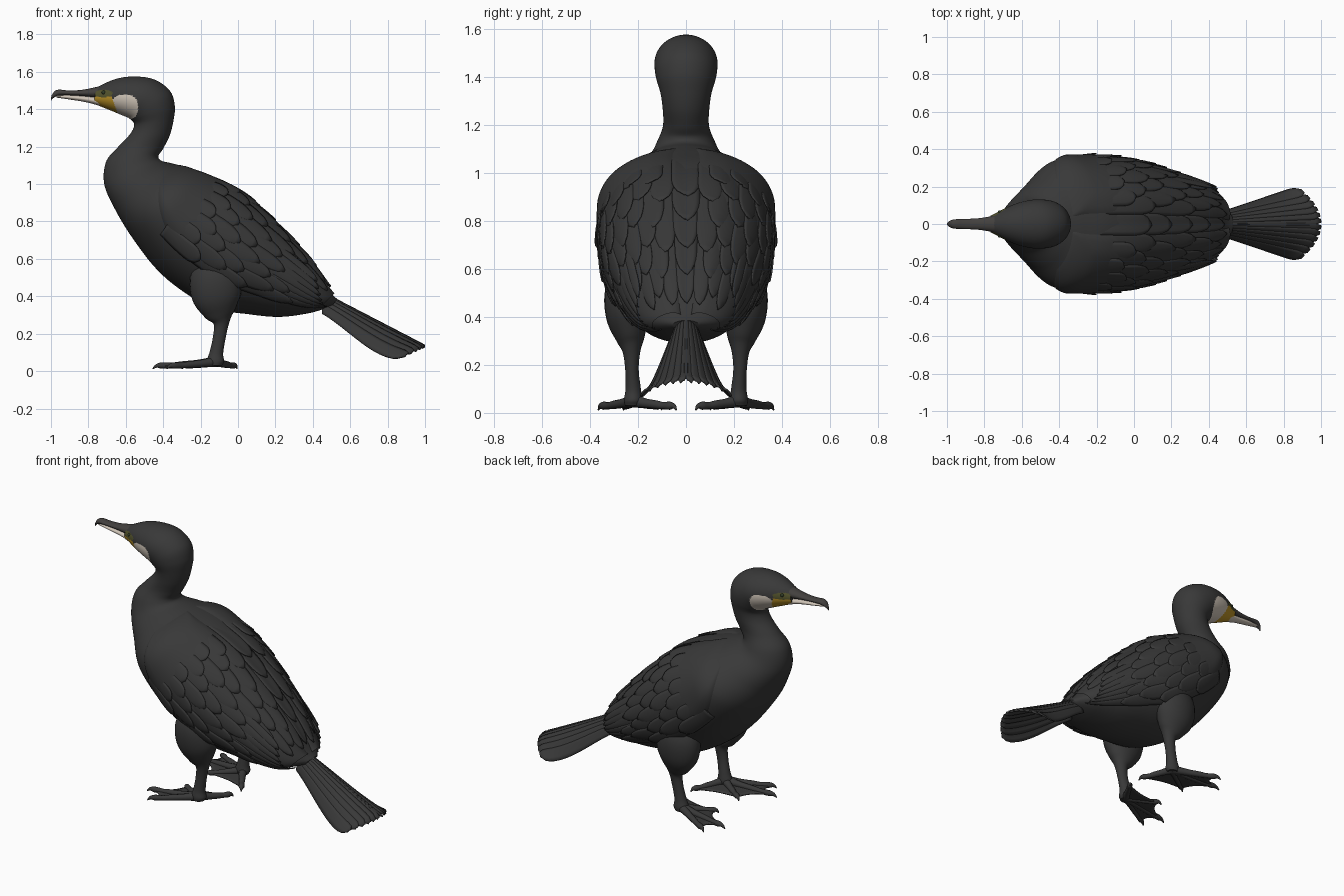
import bpy, bmesh, math
from mathutils import Vector

cube = bpy.data.objects.get("Cube")
if cube:
    bpy.data.objects.remove(cube)


def material(name, rgb):
    m = bpy.data.materials.new(name)
    m.use_nodes = True
    m.diffuse_color = (*rgb, 1)
    bsdf = m.node_tree.nodes["Principled BSDF"]
    bsdf.inputs["Base Color"].default_value = (*rgb, 1)
    bsdf.inputs["Roughness"].default_value = 0.8
    return m


BLACK = material("plumage black", (0.04, 0.04, 0.04))
CREAM = material("cheek cream", (0.62, 0.55, 0.47))
YELLOW = material("throat yellow", (0.5, 0.29, 0.02))
OLIVE = material("eye skin olive", (0.085, 0.085, 0.025))
HORN = material("bill horn", (0.055, 0.051, 0.048))
EYE = material("eye dark green", (0.03, 0.045, 0.02))


def make(name, grids, mats, closed=False, thick=0, rule=None):
    """Skin one or more grids of points into a single object."""
    bm = bmesh.new()
    for rows in grids:
        vs = [[bm.verts.new(p) for p in row] for row in rows]
        n = len(vs[0])
        for a, b in zip(vs, vs[1:]):
            for i in range(n if closed else n - 1):
                j = (i + 1) % n
                bm.faces.new((a[i], a[j], b[j], b[i]))
        if closed:
            bm.faces.new(vs[0])
            bm.faces.new(vs[-1])
    bmesh.ops.recalc_face_normals(bm, faces=bm.faces)
    if rule:
        for f in bm.faces:
            f.material_index = rule(f.calc_center_median())
    me = bpy.data.meshes.new(name)
    bm.to_mesh(me)
    bm.free()
    ob = bpy.data.objects.new(name, me)
    bpy.context.collection.objects.link(ob)
    for m in mats:
        me.materials.append(m)
    bpy.ops.object.select_all(action='DESELECT')
    ob.select_set(True)
    bpy.context.view_layer.objects.active = ob
    bpy.ops.object.shade_smooth_by_angle(angle=math.radians(50))
    if thick:
        mod = ob.modifiers.new("thickness", 'SOLIDIFY')
        mod.thickness = thick
        mod.offset = 0


def spline(keys, s):
    """Catmull-Rom through tuples of numbers."""
    s = min(max(s, 0), len(keys) - 1)
    i = min(int(s), len(keys) - 2)
    t = s - i
    k = [keys[min(max(i + d, 0), len(keys) - 1)] for d in (-1, 0, 1, 2)]
    return [b + 0.5 * t * (c - a + t * (2*a - 5*b + 4*c - d + t * (3*(b - c) + d - a)))
            for a, b, c, d in zip(*k)]


def skin(keys, s, th, off=0.0):
    """Point on an oval section; th = 0 on the back, pi on the belly."""
    ax, az, bx, bz, w = spline(keys, s)
    half = Vector((bx - ax, 0, bz - az)) / 2
    mid = Vector((ax + bx, 0, az + bz)) / 2
    out = half.normalized() * math.cos(th) + Vector((0, math.sin(th), 0))
    return mid + half * math.cos(th) + Vector((0, w * math.sin(th), 0)) + out * off


def loft(name, keys, mats, steps, around, rule=None):
    rows = [[skin(keys, i / steps, 2 * math.pi * j / around) for j in range(around)]
            for i in range((len(keys) - 1) * steps + 1)]
    make(name, [rows], mats, True, rule=rule)


# Body, neck and head sections: belly x z, back x z, half width
BODY = [
    (.50, .345, .53, .385, .055), (.38, .31, .49, .43, .15), (.22, .29, .40, .57, .22),
    (.05, .305, .28, .71, .275), (-.13, .335, .14, .85, .322), (-.30, .43, .01, .96, .345),
    (-.44, .55, -.13, 1.04, .352), (-.57, .72, -.26, 1.085, .337), (-.66, .87, -.35, 1.11, .235),
    (-.715, 1.0, -.41, 1.125, .155), (-.705, 1.12, -.425, 1.15, .118),
    (-.64, 1.2, -.40, 1.19, .096), (-.575, 1.27, -.365, 1.26, .097),
    (-.555, 1.32, -.345, 1.34, .106), (-.58, 1.35, -.338, 1.42, .122),
    (-.60, 1.36, -.365, 1.50, .13), (-.625, 1.37, -.45, 1.56, .13),
    (-.66, 1.385, -.56, 1.575, .115), (-.71, 1.405, -.66, 1.56, .085),
    (-.77, 1.43, -.76, 1.515, .045)]


def face_colour(p):
    def oval(x, z, rx, rz, power=2):
        return abs((p.x - x) / rx) ** power + abs((p.z - z) / rz) ** power < 1
    if p.z < 1.3 or p.x > -.535:
        return 0
    if oval(-.72, 1.484, .05, .02):
        return 3
    if p.x < -.672 + .35 * (1.46 - p.z) and p.z < 1.468:
        return 2
    return 1 if oval(-.607, 1.41, .072, .068, 2.5) else 0


loft("body_neck_head", BODY, [BLACK, CREAM, YELLOW, OLIVE], 12, 128, face_colour)

# Bill
loft("upper_bill", [(-.73, 1.455, -.71, 1.53, .05), (-.82, 1.468, -.82, 1.506, .032),
                    (-.90, 1.474, -.90, 1.50, .027), (-.96, 1.472, -.955, 1.505, .025),
                    (-.99, 1.458, -.98, 1.497, .017), (-1, 1.445, -.998, 1.472, .006)],
     [HORN], 5, 20)
loft("lower_bill", [(-.70, 1.405, -.71, 1.462, .05), (-.80, 1.435, -.80, 1.47, .031),
                    (-.90, 1.452, -.90, 1.476, .024), (-.97, 1.462, -.97, 1.474, .014)],
     [CREAM], 5, 20)

# Eyes
for side, label in ((1, "left"), (-1, "right")):
    bpy.ops.mesh.primitive_uv_sphere_add(segments=16, ring_count=10, radius=.011,
                                         location=skin(BODY, 18.4, side * 1.4, -.005))
    eye = bpy.context.object
    eye.name = label + "_eye"
    eye.data.materials.append(EYE)
    bpy.ops.object.shade_smooth()


def feather(s0, s1, th, hw, lift, side=1):
    """Round-tipped plate draped along the body from s0 to s1."""
    rows = []
    for i in range(15):
        u = i / 14
        w = hw * math.sqrt(max(.02, 1 - max(0, (u - .7) / .3) ** 2))
        row = []
        for j in range(7):
            v = j / 3 - 1
            a = th + w * v
            padding = .02 * min(1, abs(a) / .4)
            o = padding - .014 + (lift + .008) * u - .004 * v - .004 * v * v
            row.append(skin(BODY, s0 + (s1 - s0) * u, side * a, o))
        rows.append(row)
    return rows


# Wings: padded shell, overlapping coverts and long flight feathers
for side, label in ((1, "left"), (-1, "right")):
    shell = []
    for i in range(49):
        u = i / 48
        low = 2.05 - 1.0 * max(0, (u - .7) / .3) ** 2
        row = []
        for j in range(25):
            v = j / 24
            edge = min(1, 6 * (1 - v), 6 * v, 6 * (1 - u))
            row.append(skin(BODY, .7 + 7.1 * u, side * (.12 + (low - .12) * v),
                            .028 * math.sqrt(edge) - .008))
        shell.append(row)
    make(label + "_wing", [shell], [BLACK])

    coverts = []
    for r in range(6):
        tip = 1.1 + .78 * r
        for k in range(7):
            th = .3 + .25 * k + .125 * (r % 2)
            if th < .9 or tip > 1.8:
                coverts.append(feather(min(tip + 2.5, 6.4), tip + .3 * (k % 2),
                                       th, .155, .015, side))
    make(label + "_wing_coverts", coverts, [BLACK], thick=.005)

    flight = [feather(4.4 - .1 * k, .4 + .2 * k, 1.92 - .16 * k, .115, .016 + .003 * k, side)
              for k in range(7)]
    make(label + "_flight_feathers", flight, [BLACK], thick=.005)

# Feathers along the spine
make("back_feathers", [feather(3.4 + .8 * r, 1.2 + .8 * r, 0, .17, .018) for r in range(5)],
     [BLACK], thick=.005)


# Tail: overlapping feathers on an arched fan, the middle ones highest
def fan(u, a):
    root = Vector((.45, .055 * a, .42 - .10 * a * a))
    tip = Vector((1 - .12 * a * a, .195 * a, .135 - .055 * a * a))
    sag = -.28 * a * a * u * u * (1 - u)
    return root.lerp(tip, u) + Vector((0, 0, sag))


tail = []
for k in range(12):
    mid = (-1 + 2 * k / 11) * .9
    slope = 1 if mid > 0 else -1
    rows = []
    for i in range(19):
        u = i / 18
        w = .125 * math.sqrt(max(.1, 1 - max(0, (u - .9) / .1) ** 2))
        rows.append([fan(u, mid + w * v) + Vector((0, 0, -.004 * v * v - .005 * v * slope))
                     for v in (-1, -.5, 0, .5, 1)])
    tail.append(rows)
make("tail_feathers", tail, [BLACK], thick=.009)


def tube(keys, steps, around):
    """Rings along a path of x, y, z, upright radius, sideways radius."""
    ks = [spline(keys, i / steps) for i in range((len(keys) - 1) * steps + 1)]
    rows = []
    for i, k in enumerate(ks):
        d = Vector(ks[min(i + 1, len(ks) - 1)][:3]) - Vector(ks[max(i - 1, 0)][:3])
        d.normalize()
        y = Vector((0, 1, 0))
        y = (y - d * d.y).normalized()
        n = d.cross(y)
        angles = [2 * math.pi * j / around for j in range(around)]
        rows.append([Vector(k[:3]) + n * k[3] * math.cos(t) + y * k[4] * math.sin(t)
                     for t in angles])
    return rows


# Legs and webbed feet
LEG = [(-.12, .22, .62, .09, .06), (-.12, .24, .51, .135, .096), (-.115, .243, .40, .132, .09),
       (-.10, .232, .31, .085, .06), (-.09, .227, .255, .042, .037), (-.10, .225, .18, .034, .028),
       (-.115, .22, .10, .036, .032), (-.12, .22, .055, .046, .038), (-.12, .22, .03, .035, .034)]
TOES = [(-.38, .365), (-.455, .26), (-.30, .10), (-.005, .04)]
ANKLE = Vector((-.12, .22, 0))

for side, label in ((1, "left"), (-1, "right")):
    def flip(rows):
        return [[(p[0], side * p[1], p[2]) for p in row] for row in rows]

    make(label + "_leg", [flip(tube(LEG, 5, 24))], [BLACK], True)
    toes, webs = [], []
    for x, y in TOES:
        path = []
        for u, z, r in ((0, .05, .028), (.3, .04, .02), (.55, .034, .018), (.7, .03, .015),
                        (.85, .03, .017), (.94, .028, .01), (1, .012, .003)):
            p = ANKLE.lerp(Vector((x, y, 0)), u)
            path.append((p.x, p.y, z, r, r))
        toes.append(flip(tube(path, 3, 10)))
    for a, b in zip(TOES, TOES[1:]):
        rows = []
        for i in range(9):
            u = i / 8 * .88
            row = []
            for j in range(9):
                v = j / 8
                end = Vector((*a, 0)).lerp(Vector((*b, 0)), v)
                p = ANKLE.lerp(end, u * (1 - .12 * math.sin(math.pi * v)))
                row.append((p.x, p.y, .036 - .012 * u))
            rows.append(row)
        webs.append(flip(rows))
    make(label + "_toes", toes, [BLACK], True)
    make(label + "_web", webs, [BLACK], thick=.008)
